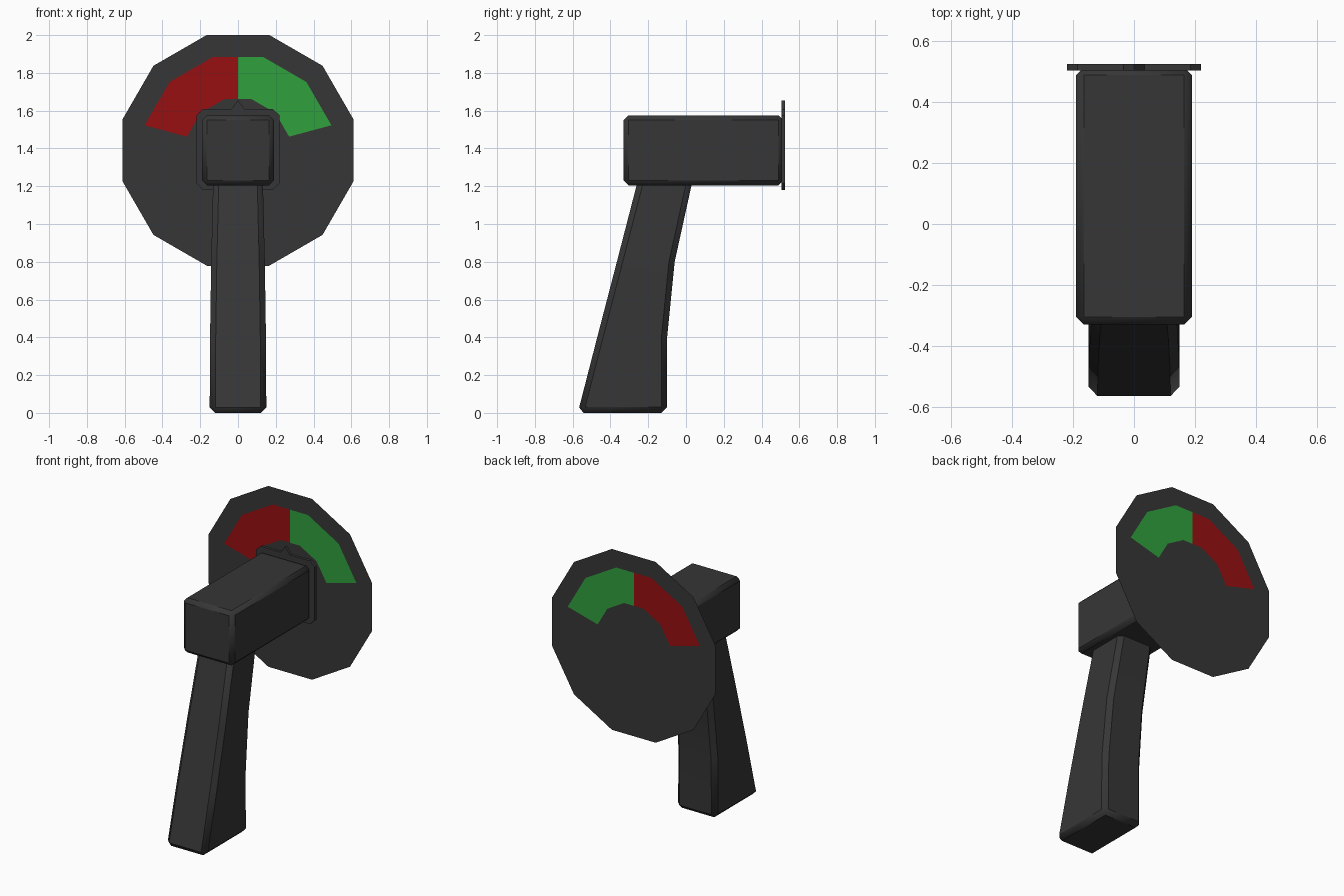
import bpy, bmesh
from math import cos, sin, radians

cube = bpy.data.objects.get("Cube")
if cube:
    bpy.data.objects.remove(cube, do_unlink=True)


def material(name, rgb):
    m = bpy.data.materials.new(name)
    m.use_nodes = True
    m.diffuse_color = (*rgb, 1)
    m.node_tree.nodes["Principled BSDF"].inputs["Base Color"].default_value = (*rgb, 1)
    return m


BLACK = material("dark grey", (0.037, 0.037, 0.037))
RED = material("red", (0.31, 0.005, 0.006))
GREEN = material("green", (0.03, 0.35, 0.048))


def finish(bm, name, mats, recalc=True):
    if recalc:
        bmesh.ops.recalc_face_normals(bm, faces=bm.faces[:])
    mesh = bpy.data.meshes.new(name)
    bm.to_mesh(mesh)
    bm.free()
    for m in mats:
        mesh.materials.append(m)
    obj = bpy.data.objects.new(name, mesh)
    bpy.context.collection.objects.link(obj)
    return obj


def loft(name, rings):
    """Skin a stack of matching closed rings and cap both ends."""
    bm = bmesh.new()
    loops = [[bm.verts.new(p) for p in ring] for ring in rings]
    for a, b in zip(loops, loops[1:]):
        for i in range(len(a)):
            j = (i + 1) % len(a)
            bm.faces.new((a[i], a[j], b[j], b[i]))
    bm.faces.new(loops[0])
    bm.faces.new(loops[-1])
    return finish(bm, name, [BLACK])


def soften(obj, width):
    """Chamfer the corners and smooth across them."""
    bev = obj.modifiers.new("chamfer", "BEVEL")
    bev.width = width
    bev.segments = 1
    bev.limit_method = "ANGLE"
    bev.angle_limit = radians(40)
    bpy.ops.object.select_all(action="DESELECT")
    obj.select_set(True)
    bpy.context.view_layer.objects.active = obj
    bpy.ops.object.shade_smooth_by_angle(angle=radians(50))


# Handle: sections of (height, front y, back y, half width)
sections = [(0, -0.573, -0.10, 0.15), (0.4, -0.47, -0.10, 0.148),
            (0.8, -0.366, -0.06, 0.142), (1.3, -0.237, 0.05, 0.13)]
handle = loft("handle", [[(-w, f, z), (w, f, z), (w, b, z), (-w, b, z)]
                         for z, f, b, w in sections])
soften(handle, 0.03)

# Box-shaped body
BOTTOM, TOP, HALF = 1.205, 1.575, 0.19
body = loft("body", [[(-HALF, y, BOTTOM), (HALF, y, BOTTOM), (HALF, y, TOP), (-HALF, y, TOP)]
                     for y in (-0.33, 0.515)])
soften(body, 0.025)

# Mounting plate with clipped corners and a small pointer on top
right = [(0.185, 1.18), (0.22, 1.215), (0.22, 1.575), (0.185, 1.608), (0.035, 1.608)]
outline = right + [(0, 1.655)] + [(-x, z) for x, z in reversed(right)]
loft("mounting_plate", [[(x, y, z) for x, z in outline] for y in (0.505, 0.525)])

# Flat dial: twelve-sided rings, with an extra point at the top to split the colours
CENTRE_Z, DIAL_Y = 1.39, 0.558
angles = sorted([15 + 30 * k for k in range(12)] + [90])
bm = bmesh.new()
rings = []
for radius in (0.633, 0.512, 0.28):
    ring = []
    for a in angles:
        r = radius * cos(radians(15)) if a == 90 else radius
        ring.append(bm.verts.new((r * cos(radians(a)), DIAL_Y, CENTRE_Z + r * sin(radians(a)))))
    rings.append(ring)
for band, (outer, inner) in enumerate(zip(rings, rings[1:])):
    for i, a in enumerate(angles):
        j = (i + 1) % len(angles)
        face = bm.faces.new((outer[i], inner[i], inner[j], outer[j]))
        if band == 1 and a < 165:
            face.material_index = 2 if a < 90 else 1
bm.faces.new(rings[-1][::-1])
finish(bm, "dial", [BLACK, RED, GREEN], recalc=False)
